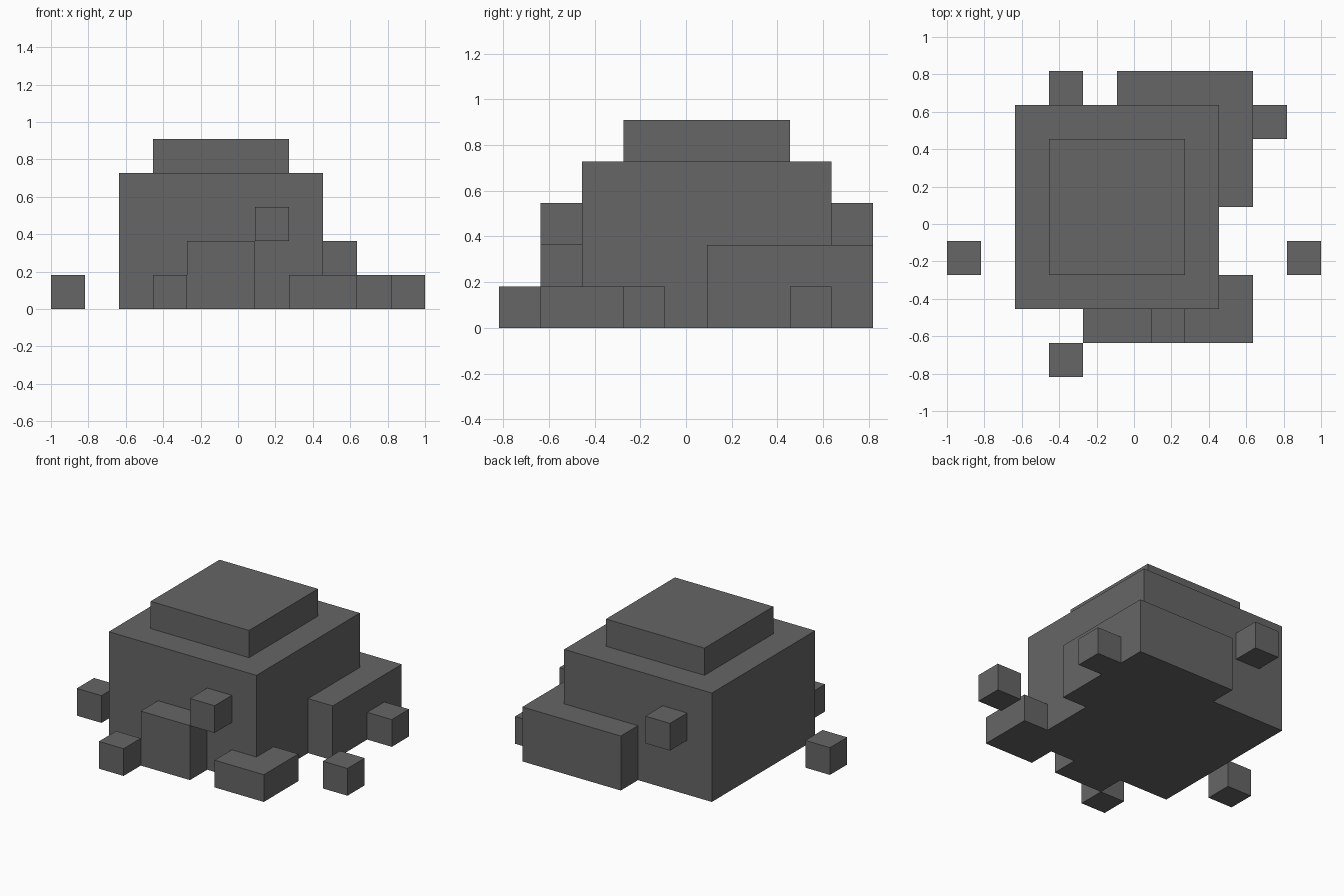
import bpy
import bmesh

if "Cube" in bpy.data.objects:
    bpy.data.objects.remove(bpy.data.objects["Cube"])

U = 2 / 11  # one block of the grid; the model is 11 blocks wide and 9 deep

stone = bpy.data.materials.new("dark grey stone")
stone.diffuse_color = (0.133, 0.133, 0.133, 1)
stone.use_nodes = True
stone.node_tree.nodes["Principled BSDF"].inputs["Base Color"].default_value = stone.diffuse_color


def prism(name, outline, z0, z1):
    """Extrude a plan outline (in blocks, counter-clockwise) from z0 to z1."""
    bm = bmesh.new()
    base = [bm.verts.new(((x - 5.5) * U, (y - 4.5) * U, z0 * U)) for x, y in outline]
    face = bm.faces.new(base)
    top = bmesh.ops.extrude_face_region(bm, geom=[face])["geom"]
    verts = [v for v in top if isinstance(v, bmesh.types.BMVert)]
    bmesh.ops.translate(bm, verts=verts, vec=(0, 0, (z1 - z0) * U))
    bmesh.ops.recalc_face_normals(bm, faces=bm.faces)
    mesh = bpy.data.meshes.new(name)
    bm.to_mesh(mesh)
    bm.free()
    mesh.materials.append(stone)
    obj = bpy.data.objects.new(name, mesh)
    bpy.context.collection.objects.link(obj)
    return obj


def box(name, x0, x1, y0, y1, z0, z1):
    return prism(name, [(x0, y0), (x1, y0), (x1, y1), (x0, y1)], z0, z1)


# Main boulder and its cap
box("boulder_body", 2, 8, 2, 8, 0, 4)
box("boulder_cap", 3, 7, 3, 7, 4, 5)

# Ledges wrapped around the boulder
prism("back_ledge", [(8, 5), (9, 5), (9, 9), (5, 9), (5, 8), (8, 8)], 0, 2)
prism("front_right_ledge", [(7, 1), (9, 1), (9, 3), (8, 3), (8, 2), (7, 2)], 0, 1)
box("front_ledge", 4, 6, 1, 2, 0, 2)

# Single-block knobs on the walls and pebbles on the ground
for name, x, y, z in [("front_knob", 6, 1, 2), ("back_knob", 3, 8, 2),
                      ("front_pebble", 3, 0, 0), ("left_pebble", 0, 3, 0),
                      ("right_pebble", 10, 3, 0), ("ledge_pebble", 9, 7, 0)]:
    box(name, x, x + 1, y, y + 1, z, z + 1)
